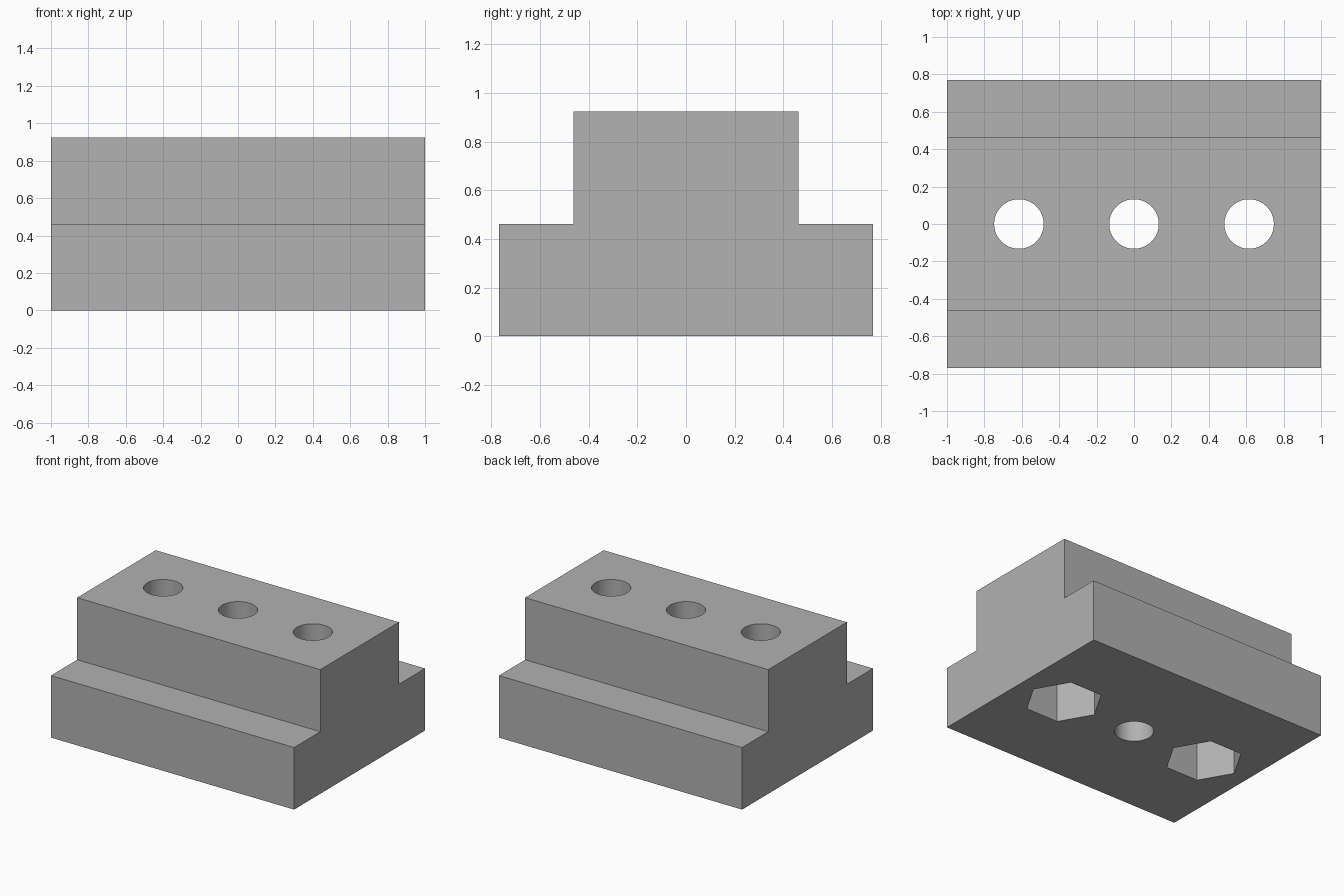
import bpy
import bmesh

if "Cube" in bpy.data.objects:
    bpy.data.objects.remove(bpy.data.objects["Cube"], do_unlink=True)

UNIT = 1 / 13          # the block is 26 units long
HALF_LENGTH = 1.0
HOLE_X = 8 * UNIT
POCKET_DEPTH = 6 * UNIT

# Single grey finish
grey = bpy.data.materials.new("plain_grey")
grey.use_nodes = True
colour = (0.445, 0.445, 0.445, 1)
grey.diffuse_color = colour
grey.node_tree.nodes["Principled BSDF"].inputs["Base Color"].default_value = colour


def extruded_block(name, half_profile):
    """Mirror a (y, z) half profile and extrude it along x."""
    profile = half_profile + [(-y, z) for y, z in reversed(half_profile)]
    bm = bmesh.new()
    face = bm.faces.new([bm.verts.new((-HALF_LENGTH, y, z)) for y, z in profile])
    result = bmesh.ops.extrude_face_region(bm, geom=[face])
    moved = [v for v in result["geom"] if isinstance(v, bmesh.types.BMVert)]
    bmesh.ops.translate(bm, verts=moved, vec=(2 * HALF_LENGTH, 0, 0))
    bmesh.ops.recalc_face_normals(bm, faces=bm.faces)
    mesh = bpy.data.meshes.new(name)
    bm.to_mesh(mesh)
    bm.free()
    obj = bpy.data.objects.new(name, mesh)
    bpy.context.collection.objects.link(obj)
    mesh.materials.append(grey)
    return obj


def cut_prism(target, x, sides, radius, bottom, top):
    """Cut an upright prism out of the target."""
    bpy.ops.mesh.primitive_cylinder_add(
        vertices=sides, radius=radius, depth=top - bottom,
        location=(x, 0, (top + bottom) / 2))
    cutter = bpy.context.object
    cutter.name = "hole_cutter"
    cutter.hide_render = True
    if sides == 6:      # point a corner along the block
        cutter.rotation_euler.z = 0.5235988
    cutter.data.materials.append(grey)
    mod = target.modifiers.new("cut", "BOOLEAN")
    mod.operation = "DIFFERENCE"
    mod.solver = "EXACT"
    mod.object = cutter
    bpy.context.view_layer.objects.active = target
    bpy.ops.object.modifier_apply(modifier=mod.name)
    bpy.data.objects.remove(cutter, do_unlink=True)


# Stepped block: wide foot with a narrower neck
block = extruded_block("stepped_block", [
    (10 * UNIT, 0), (10 * UNIT, 6 * UNIT), (6 * UNIT, 6 * UNIT), (6 * UNIT, 12 * UNIT)])

# Three bolt holes right through
for x in (-HOLE_X, 0, HOLE_X):
    cut_prism(block, x, 64, 1.72 * UNIT, -0.1, 1.1)

# Hexagonal nut pockets under the outer holes
for x in (-HOLE_X, HOLE_X):
    cut_prism(block, x, 6, 3.46 * UNIT, -0.1, POCKET_DEPTH)

# Smooth bores, sharp edges elsewhere
bpy.ops.object.select_all(action="DESELECT")
block.select_set(True)
bpy.context.view_layer.objects.active = block
bpy.ops.object.shade_smooth_by_angle(angle=0.5)
